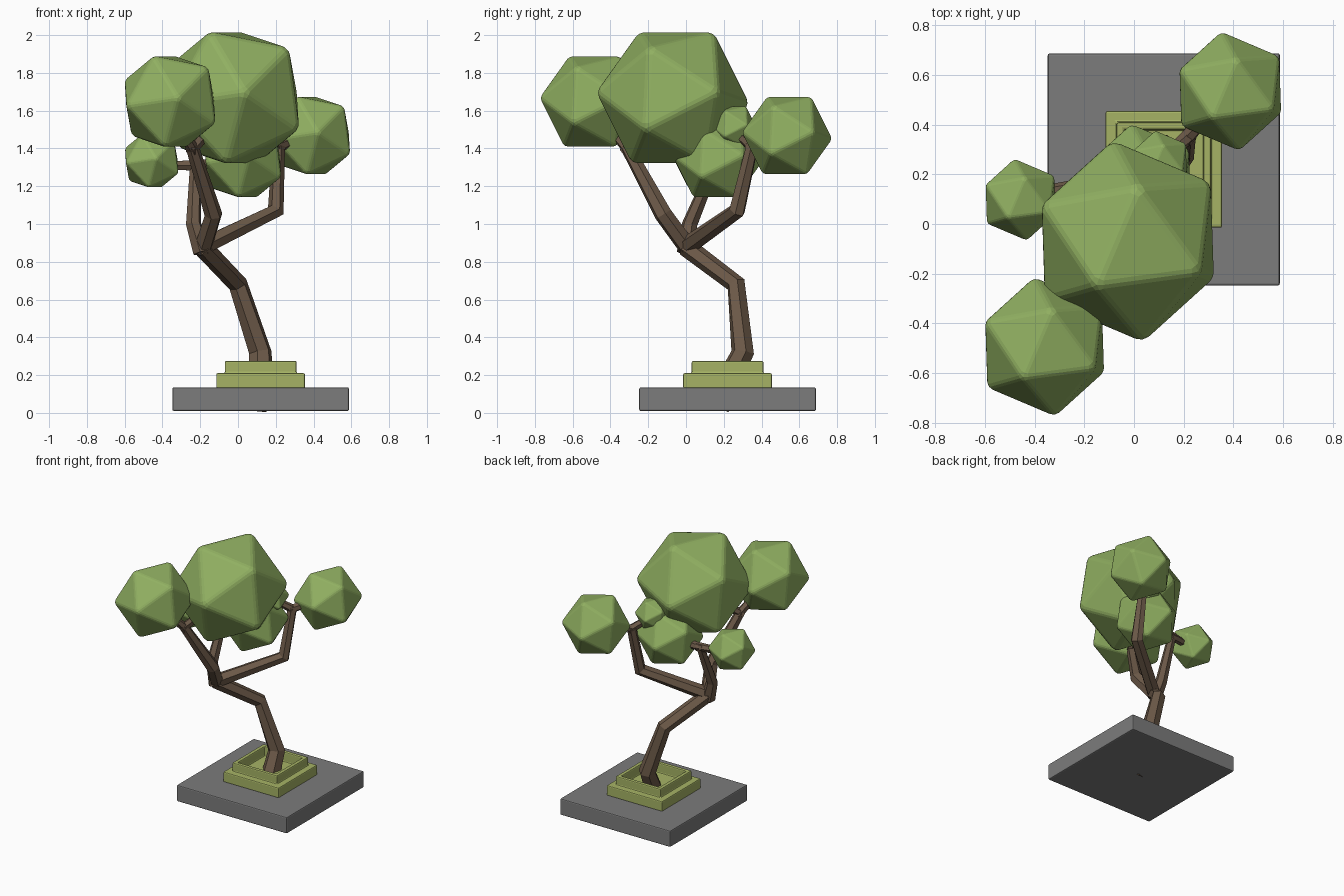
import bpy, bmesh
from math import radians, cos, sin, pi
from mathutils import Vector, Matrix

if "Cube" in bpy.data.objects:
    bpy.data.objects.remove(bpy.data.objects["Cube"])


def material(name, rgb):
    m = bpy.data.materials.new(name)
    m.diffuse_color = (*rgb, 1)
    m.use_nodes = True
    m.node_tree.nodes["Principled BSDF"].inputs["Base Color"].default_value = m.diffuse_color
    return m


LEAF = material("leaf_green", (0.28, 0.43, 0.12))
BARK = material("bark_brown", (0.15, 0.10, 0.065))
POT = material("pot_olive", (0.38, 0.45, 0.13))
STONE = material("stone_grey", (0.2, 0.2, 0.2))


def finish(bm, name, mat, bevel=0.0):
    bmesh.ops.recalc_face_normals(bm, faces=bm.faces[:])
    me = bpy.data.meshes.new(name)
    bm.to_mesh(me)
    bm.free()
    ob = bpy.data.objects.new(name, me)
    bpy.context.collection.objects.link(ob)
    me.materials.append(mat)
    if bevel:
        b = ob.modifiers.new("soft_edges", "BEVEL")
        b.width, b.segments = bevel, 2
        b.limit_method = "ANGLE"
        b.angle_limit = radians(30)
    return ob


def square_lathe(name, profile, centre, mat, bevel):
    """Stack of square outlines given as (half width, z), capped at both ends."""
    bm = bmesh.new()
    rings = [[bm.verts.new((centre[0] + sx * h, centre[1] + sy * h, z))
              for sx, sy in ((-1, -1), (1, -1), (1, 1), (-1, 1))] for h, z in profile]
    for a, b in zip(rings, rings[1:]):
        for i in range(4):
            j = (i + 1) % 4
            bm.faces.new((a[i], a[j], b[j], b[i]))
    bm.faces.new(rings[0])
    bm.faces.new(rings[-1])
    return finish(bm, name, mat, bevel)


def limb(name, points, radii, sides=6):
    """Faceted tapering tube through a few points."""
    pts = [Vector(p) for p in points]
    bm = bmesh.new()
    rings, side = [], Vector((1, 0.3, 0))
    for i, (p, r) in enumerate(zip(pts, radii)):
        d_in = (p - pts[max(i - 1, 0)]).normalized()
        d_out = (pts[min(i + 1, len(pts) - 1)] - p).normalized()
        t = (d_in + d_out).normalized()
        side = (side - t * side.dot(t)).normalized()
        up = t.cross(side)
        rings.append([bm.verts.new(p + r * (side * cos(2 * pi * k / sides) + up * sin(2 * pi * k / sides)))
                      for k in range(sides)])
    for a, b in zip(rings, rings[1:]):
        for k in range(sides):
            j = (k + 1) % sides
            bm.faces.new((a[k], a[j], b[j], b[k]))
    bm.faces.new(rings[0])
    bm.faces.new(rings[-1])
    return finish(bm, name, BARK)


def foliage(name, centre, s):
    """Twenty-sided leaf clump: a face turned upward, then tipped to the right."""
    bm = bmesh.new()
    bmesh.ops.create_icosphere(bm, subdivisions=1, radius=0.415 * s)
    bm.faces.ensure_lookup_table()
    f = bm.faces[0]
    f.normal_update()
    to_up = f.normal.rotation_difference(Vector((0, 0, 1))).to_matrix()
    v = to_up @ f.verts[0].co
    heading = radians(-23)
    turn = Matrix.Rotation(heading - Vector((1, 0)).angle_signed(v.xy) * -1, 3, "Z")
    tip = Matrix.Rotation(radians(13), 3, Vector((-sin(heading), cos(heading), 0)))
    bmesh.ops.transform(bm, matrix=(tip @ turn @ to_up).to_4x4(), verts=bm.verts[:])
    bmesh.ops.translate(bm, vec=centre, verts=bm.verts[:])
    return finish(bm, name, LEAF, 0.02 * s)


# Stone slab and stepped hollow pot
C = (0.12, 0.22)
square_lathe("base_slab", [(0.4675, 0.01), (0.4675, 0.135)], C, STONE, 0.008)
square_lathe("stepped_pot", [(0.235, 0.13), (0.235, 0.21), (0.19, 0.21), (0.19, 0.275),
                             (0.16, 0.275), (0.16, 0.20)], C, POT, 0.008)

# Trunk, its root just showing under the slab
fork = (-0.19, 0.0, 0.88)
limb("trunk", [(0.125, 0.16, 0.036), (0.118, 0.30, 0.32), (0.0, 0.265, 0.68), fork],
     [0.075, 0.062, 0.052, 0.052])

# Main branches
right_end, front_end, left_end = (0.215, 0.35, 1.41), (-0.24, -0.31, 1.40), (-0.225, 0.15, 1.31)
limb("right_branch", [fork, (0.2, 0.27, 1.07), right_end], [0.05, 0.046, 0.034])
limb("front_branch", [(-0.19, 0.02, 0.86), (-0.13, -0.12, 1.05), front_end], [0.05, 0.048, 0.035])
limb("left_branch", [(-0.19, 0.0, 0.85), (-0.235, 0.02, 1.0), left_end], [0.05, 0.042, 0.03])

# Twigs into each clump
twigs = [(right_end, (0.34, 0.49, 1.46)), (right_end, (0.12, 0.26, 1.49)),
         (front_end, (-0.34, -0.46, 1.58)), (front_end, (-0.10, -0.16, 1.55)),
         (left_end, (-0.42, 0.12, 1.31)), (left_end, (0.0, 0.17, 1.32))]
for i, (a, b) in enumerate(twigs):
    a = Vector(a)
    back = a - (Vector(b) - a).normalized() * 0.025
    limb(f"twig_{i + 1}", [back, b], [0.032, 0.024])

# Leaf clumps
clumps = [("crown", (-0.025, -0.07, 1.668), 1.0),
          ("front", (-0.36, -0.495, 1.648), 0.69),
          ("right", (0.388, 0.535, 1.468), 0.59),
          ("left", (-0.457, 0.098, 1.335), 0.405),
          ("middle", (0.025, 0.165, 1.345), 0.585),
          ("small", (0.105, 0.25, 1.515), 0.31)]
for n, c, s in clumps:
    foliage(n + "_foliage", c, s)
